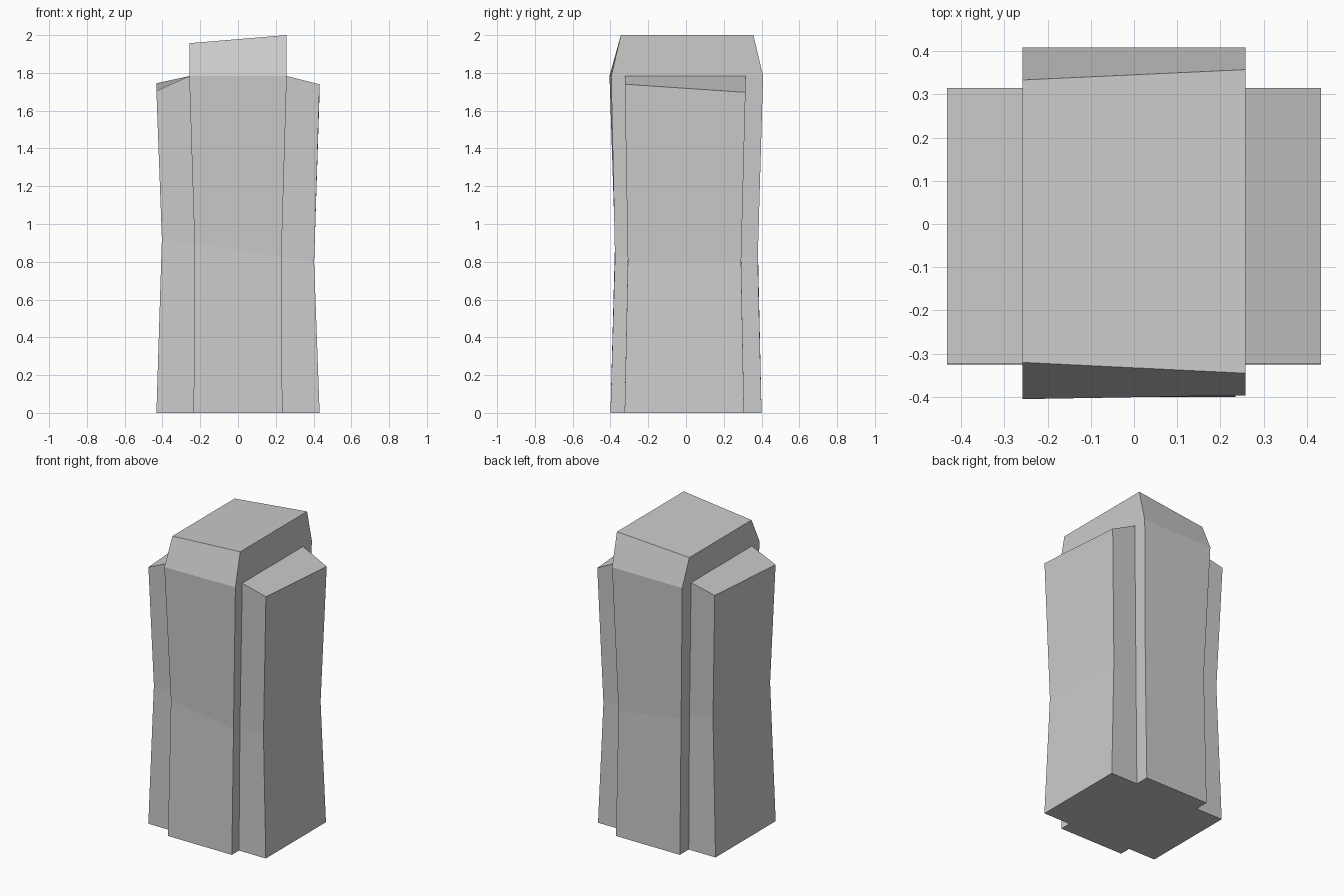
import bpy, bmesh

if "Cube" in bpy.data.objects:
    bpy.data.objects.remove(bpy.data.objects["Cube"])

bm = bmesh.new()


def ring(core_x, core_front, core_back, wing_x, wing_front, wing_back, z_at, wing_z=None):
    """Plus-shaped 12-point section, counter-clockwise from the front left core corner."""
    cx, wx = core_x, wing_x
    pts = [(-cx, core_front), (cx, core_front), (cx, wing_front), (wx, wing_front),
           (wx, wing_back), (cx, wing_back), (cx, core_back), (-cx, core_back),
           (-cx, wing_back), (-wx, wing_back), (-wx, wing_front), (-cx, wing_front)]
    verts = [bm.verts.new((x, y, z_at(x))) for x, y in pts]
    for i, z in (wing_z or {}).items():
        verts[i].co.z = z
    return verts


# Foot, tilted waist and shoulder sections
foot = ring(0.235, -0.40, 0.40, 0.432, -0.325, 0.307, lambda x: 0)
waist = ring(0.23, -0.376, 0.38, 0.403, -0.308, 0.292, lambda x: 0.86 - 0.15 * x)
shoulder = ring(0.258, -0.40, 0.408, 0.432, -0.324, 0.315, lambda x: 1.783,
                {3: 1.74, 4: 1.697, 9: 1.745, 10: 1.705})
shoulder[0].co.y, shoulder[1].co.y = -0.405, -0.396

# Walls between the sections, and the base
for low, high in ((foot, waist), (waist, shoulder)):
    for i in range(12):
        j = (i + 1) % 12
        bm.faces.new((low[i], low[j], high[j], high[i]))
bm.faces.new(foot[::-1])

# Sloping tops of the two side wings
s = shoulder
bm.faces.new((s[2], s[3], s[4], s[5]))
bm.faces.new((s[8], s[9], s[10], s[11]))

# Tapered cap on the core
a, b, c, d = [bm.verts.new(p) for p in ((-0.258, -0.32, 1.957), (0.258, -0.345, 2.0),
                                        (0.258, 0.357, 2.0), (-0.258, 0.333, 1.957))]
bm.faces.new((a, b, c, d))
bm.faces.new((s[0], s[1], b, a))
bm.faces.new((s[6], s[7], d, c))
bm.faces.new((s[1], s[2], s[5], s[6], c, b))
bm.faces.new((s[7], s[8], s[11], s[0], a, d))

bmesh.ops.recalc_face_normals(bm, faces=bm.faces)
mesh = bpy.data.meshes.new("stone_pillar")
bm.to_mesh(mesh)
bm.free()
pillar = bpy.data.objects.new("stone_pillar", mesh)
bpy.context.collection.objects.link(pillar)
